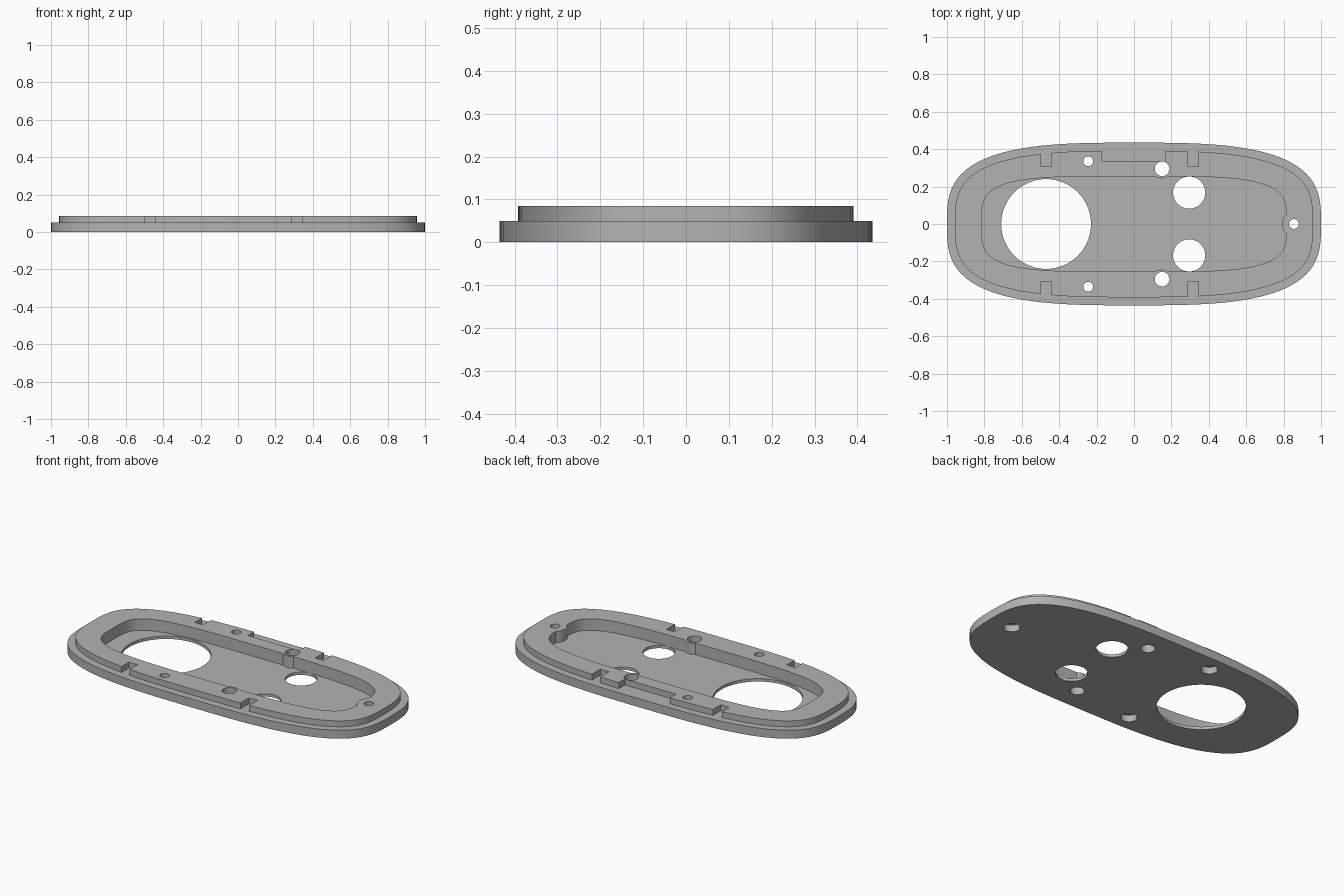
import bpy, bmesh
from math import cos, sin, tau, copysign
from mathutils import Vector

cube = bpy.data.objects.get("Cube")
if cube:
    bpy.data.objects.remove(cube, do_unlink=True)

FLOOR, LEDGE, TOP = 0.017, 0.05, 0.085

grey = bpy.data.materials.new("matte grey")
grey.use_nodes = True
grey.diffuse_color = (0.45, 0.45, 0.45, 1)
grey.node_tree.nodes["Principled BSDF"].inputs["Base Color"].default_value = (0.45, 0.45, 0.45, 1)


def oval(a, b, n, inset=0.0, count=128):
    """Rounded-rectangle outline, optionally moved inward along its normal."""
    pts = []
    for i in range(count):
        c, s = cos(tau * i / count), sin(tau * i / count)
        p = Vector((copysign(abs(c) ** (2 / n), c) * a, copysign(abs(s) ** (2 / n), s) * b))
        normal = Vector((copysign(abs(p.x / a) ** (n - 1) / a, p.x),
                         copysign(abs(p.y / b) ** (n - 1) / b, p.y))).normalized()
        pts.append(p - normal * inset)
    return pts


def circle(x, y, r, count=64):
    return [Vector((x + r * cos(tau * i / count), y + r * sin(tau * i / count))) for i in range(count)]


def rect(x0, x1, y0, y1):
    return [Vector(p) for p in ((x0, y0), (x1, y0), (x1, y1), (x0, y1))]


def stack(name, levels):
    """Closed solid from (outline, z) levels."""
    bm = bmesh.new()
    rings = [[bm.verts.new((p.x, p.y, z)) for p in outline] for outline, z in levels]
    for low, high in zip(rings, rings[1:]):
        for i in range(len(low)):
            j = (i + 1) % len(low)
            bm.faces.new((low[i], low[j], high[j], high[i]))
    bm.faces.new(rings[0][::-1])
    bm.faces.new(rings[-1])
    mesh = bpy.data.meshes.new(name)
    bm.to_mesh(mesh)
    bm.free()
    obj = bpy.data.objects.new(name, mesh)
    bpy.context.collection.objects.link(obj)
    return obj


def cut(target, outline, z0, z1):
    carve(target, stack("cutter", [(outline, z0), (outline, z1)]))


def carve(target, cutter):
    cutter.hide_render = True
    mod = target.modifiers.new("cut", "BOOLEAN")
    mod.operation, mod.solver, mod.object = "DIFFERENCE", "EXACT", cutter
    bpy.context.view_layer.objects.active = target
    bpy.ops.object.modifier_apply(modifier=mod.name)
    bpy.data.objects.remove(cutter, do_unlink=True)


# Stepped cover plate
outer = oval(1.0, 0.435, 3.1)
step = oval(1.0, 0.435, 3.1, inset=0.043)
plate = stack("cover_plate", [(outer, 0), (outer, LEDGE), (step, LEDGE), (step, TOP)])

# Pocket, leaving round bosses around three of the holes
pocket_outline = oval(0.815, 0.255, 4)
pocket = stack("pocket_cutter", [(pocket_outline, FLOOR), (pocket_outline, 0.2)])
cut(pocket, circle(0.855, 0, 0.065), -0.1, 0.3)
for side in (-1, 1):
    cut(pocket, circle(0.15, side * 0.295, 0.052), -0.1, 0.3)
carve(plate, pocket)

# Notches in the raised rim
for x in (-0.47, 0.316):
    cut(plate, rect(x - 0.028, x + 0.028, 0.308, 0.5), LEDGE, 0.2)
    cut(plate, rect(x - 0.028, x + 0.028, -0.5, -0.308), LEDGE, 0.2)
cut(plate, rect(-0.17, 0.165, 0.335, 0.5), LEDGE, 0.2)

# Through holes
cut(plate, circle(-0.47, 0, 0.24, 96), -0.1, 0.2)
for side in (-1, 1):
    cut(plate, circle(0.295, side * 0.168, 0.086), -0.1, 0.2)
    cut(plate, circle(0.15, side * 0.295, 0.039), -0.1, 0.2)

# Screw holes with wider recesses underneath
for x, y in ((-0.245, 0.335), (-0.245, -0.335), (0.855, 0)):
    cut(plate, circle(x, y, 0.026), -0.1, 0.2)
    cut(plate, circle(x, y, 0.045), -0.1, 0.04)

plate.data.materials.clear()
plate.data.materials.append(grey)
for face in plate.data.polygons:
    face.material_index = 0
bpy.ops.object.select_all(action="DESELECT")
plate.select_set(True)
bpy.context.view_layer.objects.active = plate
bpy.ops.object.shade_smooth_by_angle(angle=0.5)
